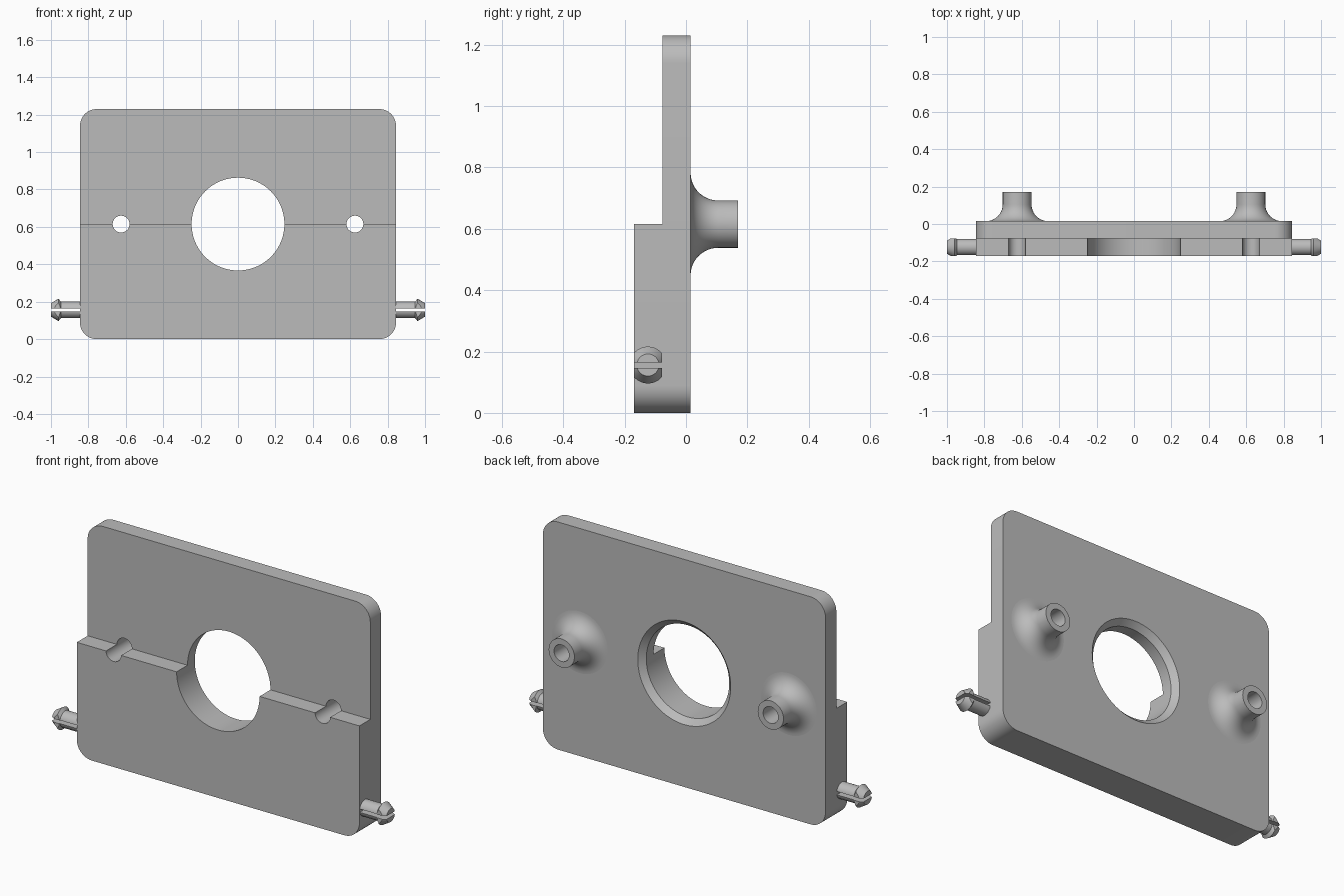
import bpy, bmesh
from math import sin, cos, pi
from mathutils import Matrix, Vector

cube = bpy.data.objects.get("Cube")
if cube:
    bpy.data.objects.remove(cube, do_unlink=True)

GREY = (0.5, 0.5, 0.5, 1)
grey = bpy.data.materials.new("plain_grey")
grey.use_nodes = True
grey.diffuse_color = GREY
grey.node_tree.nodes["Principled BSDF"].inputs["Base Color"].default_value = GREY

HALF_W, HEIGHT, CORNER = 0.845, 1.23, 0.09
FRONT, STEP, BACK, BOSS_END = -0.17, -0.077, 0.015, 0.17
MID_Z = HEIGHT / 2
BOSS_X, CLIP_Z = 0.625, 0.156
ALONG_Y = Matrix.Rotation(-pi / 2, 4, 'X')
ALONG_X = Matrix.Rotation(pi / 2, 4, 'Y')


def finish(name, bm):
    bmesh.ops.recalc_face_normals(bm, faces=bm.faces)
    mesh = bpy.data.meshes.new(name)
    bm.to_mesh(mesh)
    bm.free()
    mesh.materials.append(grey)
    ob = bpy.data.objects.new(name, mesh)
    bpy.context.collection.objects.link(ob)
    return ob


def activate(ob):
    bpy.ops.object.select_all(action='DESELECT')
    ob.select_set(True)
    bpy.context.view_layer.objects.active = ob


def smooth(ob):
    activate(ob)
    bpy.ops.object.shade_smooth_by_angle(angle=pi / 6)


def lathe(profile, matrix, closed=False, caps=True, n=64):
    """Spin (radius, height) points about z, then place with matrix."""
    bm = bmesh.new()
    rings = [[bm.verts.new((r * cos(2 * pi * i / n), r * sin(2 * pi * i / n), h))
              for i in range(n)] for r, h in profile]
    pairs = list(zip(rings, rings[1:] + rings[:1])) if closed else zip(rings, rings[1:])
    for a, b in pairs:
        for i in range(n):
            j = (i + 1) % n
            bm.faces.new((a[i], a[j], b[j], b[i]))
    if caps:
        bm.faces.new(rings[0])
        bm.faces.new(rings[-1])
    bm.transform(matrix)
    return bm


def cut(ob, cutter):
    cutter.hide_render = True
    mod = ob.modifiers.new("cut", 'BOOLEAN')
    mod.operation = 'DIFFERENCE'
    mod.solver = 'EXACT'
    mod.object = cutter
    activate(ob)
    bpy.ops.object.modifier_apply(modifier=mod.name)
    bpy.data.objects.remove(cutter, do_unlink=True)


# Rounded plate at full thickness
bm = bmesh.new()
outline = []
for k, (sx, top) in enumerate([(1, 1), (-1, 1), (-1, 0), (1, 0)]):
    cx = sx * (HALF_W - CORNER)
    cz = HEIGHT - CORNER if top else CORNER
    for i in range(13):
        a = (k + i / 12) * pi / 2
        outline.append(bm.verts.new((cx + CORNER * cos(a), FRONT, cz + CORNER * sin(a))))
face = bm.faces.new(outline)
ext = bmesh.ops.extrude_face_region(bm, geom=[face])
bmesh.ops.translate(bm, vec=(0, BACK - FRONT, 0),
                    verts=[v for v in ext["geom"] if isinstance(v, bmesh.types.BMVert)])
plate = finish("mounting_plate", bm)

# Thin the upper half to leave a step
bm = bmesh.new()
bmesh.ops.create_cube(bm, size=1)
bm.transform(Matrix.Translation((0, STEP - 0.5, MID_Z + 0.5)) @ Matrix.Diagonal((3, 1, 1, 1)))
cut(plate, finish("step_cutter", bm))

# Central opening, chamfered at the back
centre = Matrix.Translation((0, 0, MID_Z)) @ ALONG_Y
opening = [(0.248, FRONT - 0.1), (0.248, BACK - 0.03), (0.278, BACK), (0.278, BACK + 0.1)]
cut(plate, finish("opening_cutter", lathe(opening, centre, n=96)))

# Screw holes and flared bosses on the back
for side, sx in (("left", 1), ("right", -1)):
    place = Matrix.Translation((sx * BOSS_X, 0, MID_Z)) @ ALONG_Y
    cut(plate, finish("hole_cutter", lathe([(0.045, -0.4), (0.045, 0.4)], place, n=48)))
    flare = 0.09
    profile = [(0.045, BACK)]
    for i in range(13):
        a = i / 12 * pi / 2
        profile.append((0.077 + flare * (1 - sin(a)), BACK + flare * (1 - cos(a))))
    profile += [(0.077, BOSS_END), (0.045, BOSS_END)]
    bm = lathe(profile, place, closed=True, caps=False, n=48)
    # open underside against the plate
    under = [f for f in bm.faces if all(abs(v.co.y - BACK) < 1e-5 for v in f.verts)]
    bmesh.ops.delete(bm, geom=under, context='FACES')
    smooth(finish(side + "_boss", bm))
smooth(plate)


# Split snap clips: barbed pins with flat front and back
def clip(bm, point, normal):
    geom = bm.verts[:] + bm.edges[:] + bm.faces[:]
    res = bmesh.ops.bisect_plane(bm, geom=geom, plane_co=point, plane_no=normal, clear_outer=True)
    edges = [e for e in res["geom_cut"] if isinstance(e, bmesh.types.BMEdge)]
    bmesh.ops.contextual_create(bm, geom=edges)


pin = [(0.044, HALF_W - 0.01), (0.044, 0.947), (0.06, 0.96), (0.036, 1.0)]
clip_y = FRONT + 0.046
for side, sx in (("left", 1), ("right", -1)):
    for part, sz in (("upper", 1), ("lower", -1)):
        bm = lathe(pin, ALONG_X)
        clip(bm, Vector((0, 0, sz * 0.009)), Vector((0, 0, -sz)))
        for sy in (1, -1):
            clip(bm, Vector((0, sy * 0.046, 0)), Vector((0, sy, 0)))
        bm.transform(Matrix.Translation((0, clip_y, CLIP_Z)) @ Matrix.Diagonal((sx, 1, 1, 1)))
        smooth(finish(f"{side}_clip_{part}_prong", bm))
